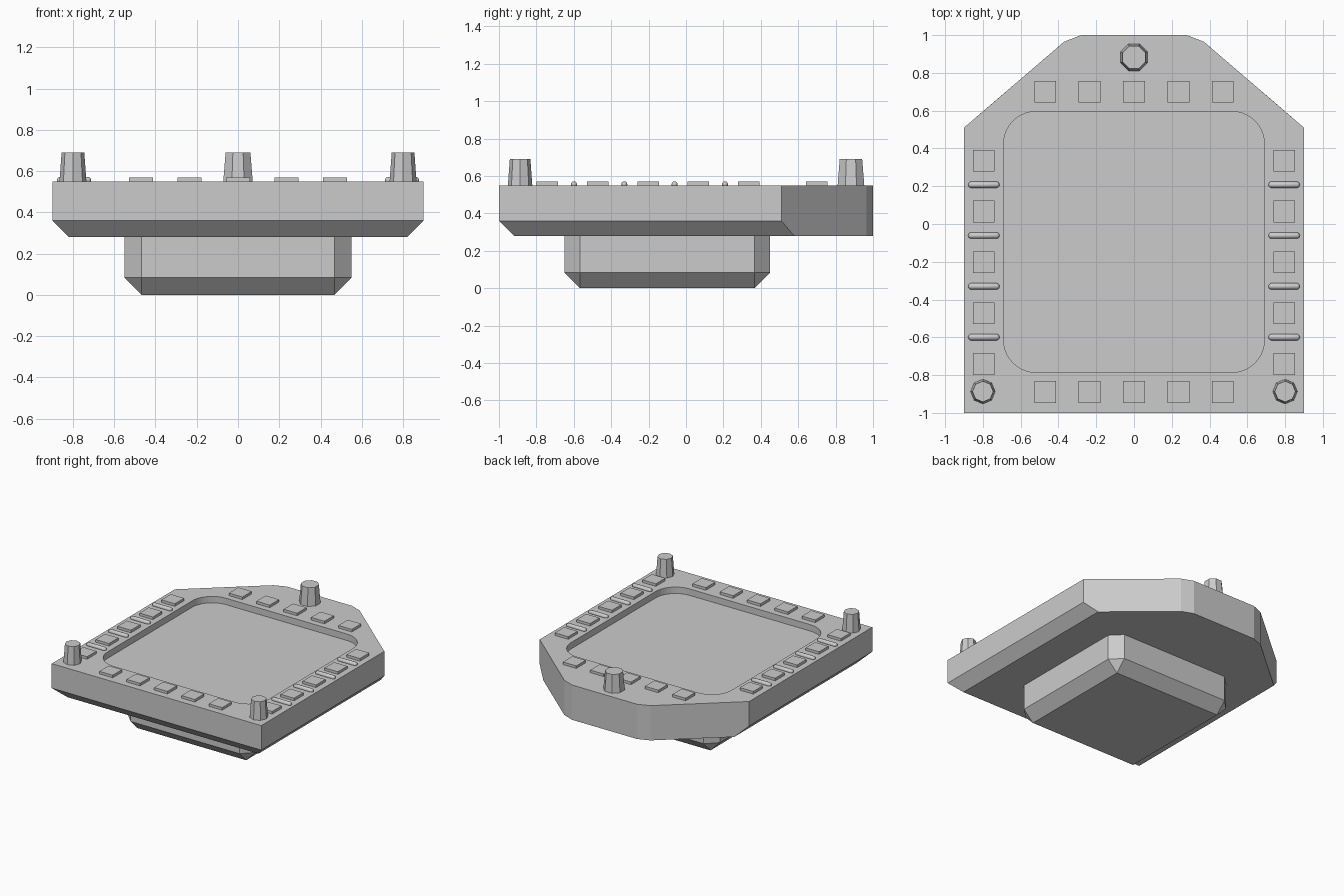
import bpy, bmesh, math
from mathutils import Matrix, Vector

default = bpy.data.objects.get("Cube")
if default:
    bpy.data.objects.remove(default, do_unlink=True)

grey = bpy.data.materials.new("light_grey")
grey.use_nodes = True
COLOUR = (0.6, 0.6, 0.6, 1)
grey.diffuse_color = COLOUR
grey.node_tree.nodes["Principled BSDF"].inputs["Base Color"].default_value = COLOUR

TOP = 0.55      # height of the bezel face
SIDE_X = 0.795  # centre line of the side controls


def finish(bm, name):
    bmesh.ops.recalc_face_normals(bm, faces=bm.faces[:])
    mesh = bpy.data.meshes.new(name)
    bm.to_mesh(mesh)
    bm.free()
    mesh.materials.append(grey)
    obj = bpy.data.objects.new(name, mesh)
    bpy.context.scene.collection.objects.link(obj)
    return obj


def box(name, x, y, z, sx, sy, sz, chamfer=0):
    bm = bmesh.new()
    bmesh.ops.create_cube(bm, size=1, matrix=Matrix.Translation((x, y, z)) @ Matrix.Diagonal((sx, sy, sz, 1)))
    if chamfer:  # every edge except the four on top
        edges = [e for e in bm.edges if min(v.co.z for v in e.verts) < z]
        bmesh.ops.bevel(bm, geom=edges, offset=chamfer, segments=1, affect='EDGES')
    return finish(bm, name)


# Bezel plate: straight back corners, chamfered underside on the front and sides
half = [(0.9, -1, TOP), (0.9, 0.51, TOP), (0.37, 0.965, TOP), (0.28, 1, TOP),
        (0.9, -1, 0.36), (0.9, 0.51, 0.36),
        (0.82, -0.92, 0.28), (0.82, 0.579, 0.28), (0.37, 0.965, 0.28), (0.28, 1, 0.28)]
bm = bmesh.new()
for x, y, z in half:
    for side in (-1, 1):
        bm.verts.new((side * x, y, z))
bmesh.ops.convex_hull(bm, input=bm.verts[:])
bmesh.ops.dissolve_limit(bm, angle_limit=math.radians(2), verts=bm.verts[:], edges=bm.edges[:])
plate = finish(bm, "bezel_plate")

# Rounded screen recess cut into the plate
RADIUS, STEPS = 0.17, 10
bm = bmesh.new()
ring = []
for corner, (sx, cy) in enumerate([(1, 0.595 - RADIUS), (-1, 0.595 - RADIUS),
                                   (-1, RADIUS - 0.785), (1, RADIUS - 0.785)]):
    for i in range(STEPS + 1):
        a = math.pi / 2 * (corner + i / STEPS)
        ring.append(bm.verts.new((sx * (0.69 - RADIUS) + RADIUS * math.cos(a),
                                  cy + RADIUS * math.sin(a), TOP - 0.05)))
floor = bm.faces.new(ring)
wall = bmesh.ops.extrude_face_region(bm, geom=[floor])
bmesh.ops.translate(bm, vec=Vector((0, 0, 0.2)),
                    verts=[g for g in wall["geom"] if isinstance(g, bmesh.types.BMVert)])
cutter = finish(bm, "recess_cutter")
cutter.hide_render = True
cut = plate.modifiers.new("recess", 'BOOLEAN')
cut.operation = 'DIFFERENCE'
cut.solver = 'EXACT'
cut.object = cutter
bpy.context.view_layer.objects.active = plate
bpy.ops.object.modifier_apply(modifier=cut.name)
bpy.data.objects.remove(cutter, do_unlink=True)

# Rear housing
box("rear_housing", 0, -0.1, 0.15, 1.1, 1.1, 0.3, chamfer=0.083)


# Push buttons
def button(name, x, y):
    box(name, x, y, TOP + 0.005, 0.115, 0.115, 0.03)


for i in range(5):
    x = (i - 2) * 0.235
    button(f"back_button_{i + 1}", x, 0.70)
    button(f"front_button_{i + 1}", x, -0.89)
    for side, label in ((-1, "right"), (1, "left")):
        button(f"{label}_button_{i + 1}", side * SIDE_X, 0.335 - i * 0.269)


# Rounded divider bars between the side buttons
def divider(name, x, y):
    bm = bmesh.new()
    bmesh.ops.create_uvsphere(bm, u_segments=12, v_segments=7, radius=0.017,
                              matrix=Matrix.Rotation(math.pi / 2, 4, 'Y'))
    for v in bm.verts:
        v.co.x += math.copysign(0.066, v.co.x)
        v.co += Vector((x, y, TOP + 0.005))
    obj = finish(bm, name)
    for p in obj.data.polygons:
        p.use_smooth = True


for i in range(4):
    for side, label in ((-1, "right"), (1, "left")):
        divider(f"{label}_divider_{i + 1}", side * SIDE_X, 0.208 - i * 0.269)


# Tapered eight-sided knobs
def knob(name, x, y, base, tip, turn):
    bm = bmesh.new()
    bmesh.ops.create_cone(bm, cap_ends=True, segments=8, radius1=base, radius2=tip, depth=0.15,
                          matrix=Matrix.Translation((x, y, TOP + 0.065)) @ Matrix.Rotation(turn, 4, 'Z'))
    finish(bm, name)


knob("right_front_knob", -0.8, -0.887, 0.066, 0.055, 0)
knob("left_front_knob", 0.8, -0.887, 0.066, 0.055, 0)
knob("back_knob", 0, 0.882, 0.078, 0.065, math.pi / 8)
